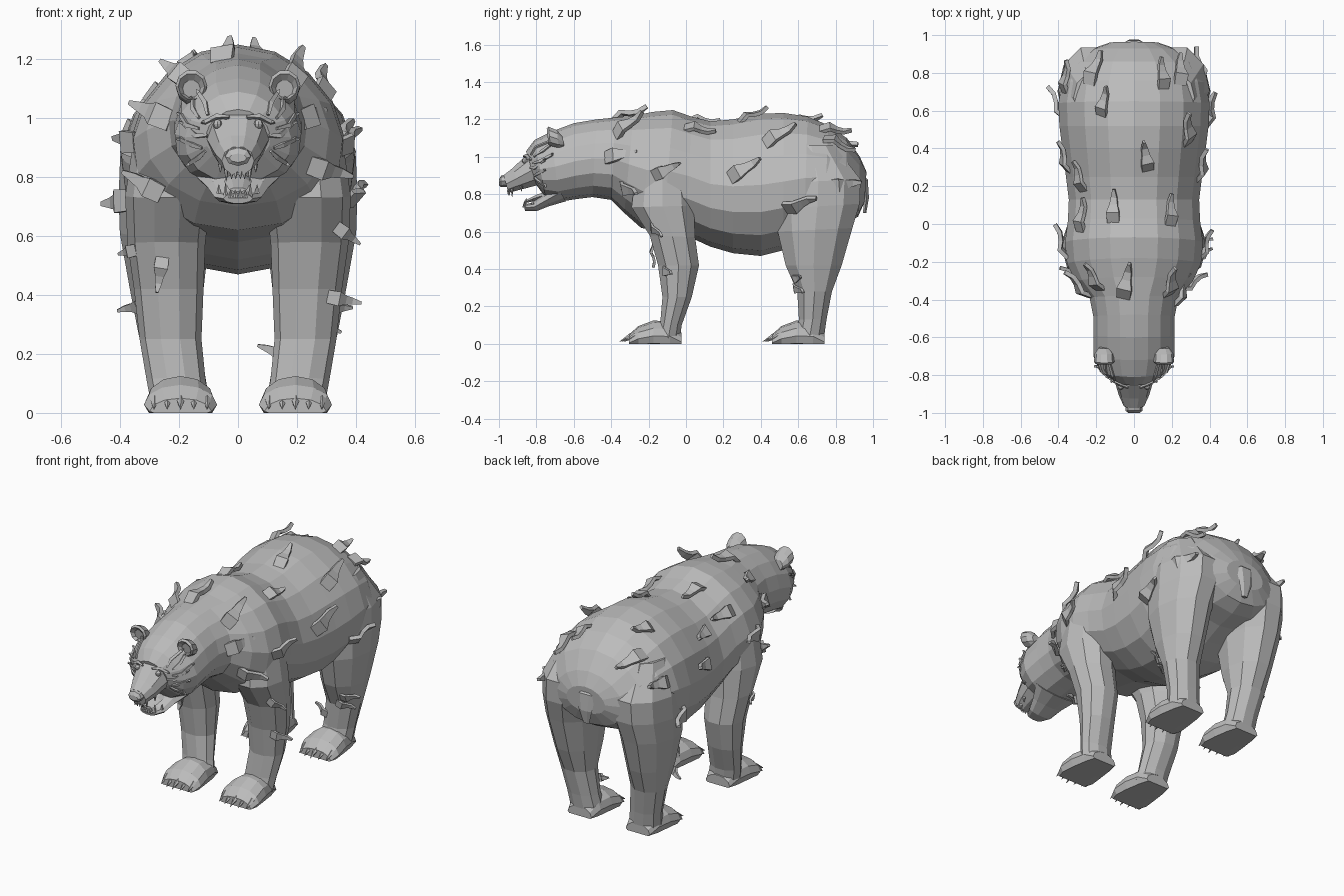
import bpy, bmesh, math, random
from mathutils import Vector, Matrix
from mathutils.bvhtree import BVHTree

random.seed(4)
if "Cube" in bpy.data.objects:
    bpy.data.objects.remove(bpy.data.objects["Cube"], do_unlink=True)

grey = bpy.data.materials.new("fur_grey")
grey.use_nodes = True
tone = (0.5, 0.5, 0.5, 1)
grey.diffuse_color = tone
grey.node_tree.nodes["Principled BSDF"].inputs["Base Color"].default_value = tone


def loft(bm, rings, sides, phase=0.0, pear=0.0):
    """Skin rings given as (centre, half axis u, half axis v); pear narrows the top."""
    loops = []
    for c, u, v in rings:
        loop = []
        for i in range(sides):
            a = math.tau * (i + phase) / sides
            p = c + u * math.cos(a) * (1 - pear * math.sin(a)) + v * math.sin(a)
            p.z = max(p.z, 0)
            loop.append(bm.verts.new(p))
        loops.append(loop)
    for a, b in zip(loops, loops[1:]):
        for i in range(sides):
            j = (i + 1) % sides
            bm.faces.new((a[i], a[j], b[j], b[i]))
    bm.faces.new(loops[0])
    bm.faces.new(loops[-1][::-1])


def section(y1, z1, y2, z2, half_width, x=0.0):
    """Ring spanning two side-profile points."""
    a, b = Vector((x, y1, z1)), Vector((x, y2, z2))
    return (a + b) / 2, Vector((half_width, 0, 0)), (a - b) / 2


def horn(bm, base, tip, radius):
    """Pointed claw or tooth."""
    base, tip = Vector(base), Vector(tip)
    u = (tip - base).orthogonal().normalized()
    v = (tip - base).normalized().cross(u)
    loft(bm, [(base, u * radius, v * radius), (tip, u * 0.001, v * 0.001)], 5)


def ribbon(bm, points, normals, widths, thick):
    """Four-sided lock of fur along a path."""
    rings = []
    for i, (p, n, w) in enumerate(zip(points, normals, widths)):
        d = points[min(i + 1, len(points) - 1)] - points[max(i - 1, 0)]
        side = d.cross(n).normalized()
        rings.append((p, side * w, side.cross(d).normalized() * thick))
    loft(bm, rings, 4, 0.5)


def finish(name, bm):
    bmesh.ops.recalc_face_normals(bm, faces=bm.faces)
    mesh = bpy.data.meshes.new(name)
    bm.to_mesh(mesh)
    bm.free()
    mesh.materials.append(grey)
    obj = bpy.data.objects.new(name, mesh)
    bpy.context.collection.objects.link(obj)
    return obj


def part(name, rows, sides, x=None, pear=0.0):
    bm = bmesh.new()
    rings = [section(*r) if x is None else section(*r, x) for r in rows]
    loft(bm, rings, sides, pear=pear)
    return finish(name, bm)


# Torso, neck and skull: top y z, bottom y z, half width
solids = [part("body", [
    (-.855, 1.03, -.8, .85, .11), (-.81, 1.09, -.75, .78, .18),
    (-.72, 1.135, -.68, .76, .215), (-.6, 1.18, -.58, .775, .215),
    (-.48, 1.2, -.5, .785, .215), (-.38, 1.21, -.4, .77, .235),
    (-.28, 1.22, -.33, .7, .31), (-.18, 1.24, -.24, .62, .355),
    (-.07, 1.25, -.12, .6, .365), (.03, 1.215, 0, .58, .35),
    (.13, 1.19, .13, .52, .345), (.25, 1.2, .25, .485, .36),
    (.4, 1.23, .4, .47, .38), (.52, 1.235, .52, .5, .395),
    (.65, 1.215, .63, .56, .4), (.76, 1.17, .74, .61, .38),
    (.86, 1.1, .85, .64, .325), (.93, 1, .92, .68, .23),
    (.965, .92, .955, .76, .13)], 16, pear=.1)]

# Muzzle, nose and open lower jaw
solids.append(part("muzzle", [
    (-.76, 1.06, -.74, .84, .13), (-.86, 1.01, -.79, .845, .105),
    (-.925, .945, -.89, .82, .08), (-.975, .905, -.95, .805, .055)], 10))
part("nose", [(-.95, .91, -.96, .84, .046), (-.988, .9, -.99, .838, .044),
              (-1, .88, -1, .85, .03)], 8)
part("lower_jaw", [
    (-.7, .86, -.64, .76, .15), (-.765, .8, -.73, .735, .105),
    (-.82, .757, -.8, .708, .08), (-.868, .745, -.86, .71, .05)], 10)
part("tongue", [(-.74, .82, -.74, .78, .045), (-.8, .8, -.8, .765, .045),
                (-.865, .765, -.865, .75, .03)], 6)
part("tail", [(.93, .92, .9, .9, .05), (.975, .88, .93, .86, .06),
              (.98, .78, .95, .78, .045), (.965, .7, .945, .7, .02)], 6)

teeth = bmesh.new()
for s in (1, -1):
    for x, y, z, size in ((.04, -.93, .82, .035), (.022, -.945, .81, .016),
                          (.008, -.95, .81, .016), (.06, -.88, .835, .02)):
        horn(teeth, (s * x, y, z + .01), (s * x, y, z - size), .009)
    for x, y, z, size in ((.042, -.855, .74, .04), (.025, -.862, .74, .018),
                          (.008, -.866, .74, .018), (.065, -.82, .755, .02)):
        horn(teeth, (s * x, y, z - .01), (s * x, y, z + size), .009)
finish("teeth", teeth)

for s, side in ((1, "left"), (-1, "right")):
    # Legs: front y z, back y z, half width, centre x
    solids.append(part(side + "_front_leg", [
        (-.22, 1.05, -.03, 1.07, .1, s * .2), (-.28, .88, .03, .9, .13, s * .23),
        (-.3, .73, .05, .74, .145, s * .238),
        (-.2, .58, .055, .57, .132, s * .243), (-.155, .42, .075, .42, .118, s * .235),
        (-.13, .25, .035, .25, .105, s * .229), (-.14, .12, -.02, .1, .1, s * .21),
        (-.16, .04, -.03, .02, .1, s * .195)], 10))
    solids.append(part(side + "_hind_leg", [
        (.54, 1.06, .8, 1.06, .1, s * .22), (.47, .86, .945, .88, .17, s * .23),
        (.465, .72, .94, .75, .17, s * .235),
        (.48, .6, .9, .62, .153, s * .248), (.525, .42, .84, .42, .125, s * .242),
        (.59, .28, .785, .28, .105, s * .235), (.6, .13, .755, .13, .098, s * .21),
        (.58, .04, .74, .02, .1, s * .195)], 10))
    # Paws and claws
    for end, shift in (("front", -.765), ("hind", 0)):
        solids.append(part(f"{side}_{end}_paw", [
            (y + shift, z, y + shift, -.04, w) for y, z, w in (
                (.74, .06, .08), (.68, .12, .1), (.59, .125, .115),
                (.51, .095, .124), (.46, .05, .105))], 12, s * .195))
        claws = bmesh.new()
        for i in range(-2, 3):
            x, y = s * .195 + i * .045, .475 + shift + abs(i) * .012
            horn(claws, (x, y, .045), (x, y - .065, .012), .016)
        finish(f"{side}_{end}_claws", claws)
    # Cupped ear
    part(side + "_ear", [(y, z + r, y + .01, z - r, r) for y, z, r in (
        (-.66, 1.08, .03), (-.69, 1.095, .05), (-.735, 1.11, .054),
        (-.745, 1.108, .045), (-.725, 1.1, .03))], 10, s * .158)
    # Eye
    eye = bmesh.new()
    bmesh.ops.create_uvsphere(eye, u_segments=8, v_segments=6, radius=.016,
                              matrix=Matrix.Translation((s * .07, -.862, .98)))
    finish(side + "_eye", eye)

# Surface lookup over the main masses
verts, polys = [], []
for obj in solids:
    start = len(verts)
    verts += [v.co.copy() for v in obj.data.vertices]
    polys += [[start + i for i in p.vertices] for p in obj.data.polygons]
skin = BVHTree.FromPolygons(verts, polys)

# Thin facial strands: x z waypoints laid over the face
strands = [
    ((.03, 1.0), (.07, 1.005), (.11, .985)),
    ((.1, 1.01), (.11, 1.05), (.13, 1.08)),
    ((.13, 1.0), (.15, 1.03), (.15, 1.06)),
    ((.1, .94), (.14, .94), (.18, .98)),
    ((.12, .9), (.15, .91), (.19, .93)),
    ((.11, .89), (.13, .87), (.16, .85)),
    ((.13, .965), (.17, .975), (.19, 1.01)),
]
for s, side in ((1, "left"), (-1, "right")):
    bm = bmesh.new()
    for path in strands:
        hits = [skin.ray_cast(Vector((s * x, -2, z)), Vector((0, 1, 0))) for x, z in path]
        pts = [h[0] + h[1] * .004 for h in hits]
        nrm = [h[1] for h in hits]
        pts.append(pts[-1] + (pts[-1] - pts[-2]) * .15 + nrm[-1] * .012)
        nrm.append(nrm[-1])
        ribbon(bm, pts, nrm, (.006, .011, .009, .002), .008)
    finish(side + "_face_strands", bm)

# Shaggy tufts: rough spots snapped to the skin
spots = [
    (-.18, .6, 1.2), (.16, .75, 1.16), (.24, .76, 1.08), (.3, .45, 1.1),
    (.07, .31, 1.2), (-.11, .04, 1.2), (.19, .02, 1.15), (-.05, -.36, 1.2),
    (.2, -.36, 1.15), (-.2, -.33, 1.15), (.23, -.4, 1), (-.25, -.36, 1),
    (.37, -.15, .91), (-.37, -.15, .92), (.29, -.36, .82), (-.29, -.33, .76),
    (.37, .26, .91), (-.38, .3, .91), (.4, .56, .72), (-.4, .58, .72),
    (-.36, .72, .95), (-.31, 0, 1.1), (.35, -.18, .62), (-.36, -.12, .55),
    (.33, -.12, .39), (-.26, -.2, .5), (-.35, .56, .35), (.34, .54, .33),
    (.27, .52, .27), (.14, .6, .2), (-.22, .76, 1.08), (.34, .78, .85), (-.3, .2, 1.06)]
for k, spot in enumerate(spots):
    base, n, *_ = skin.find_nearest(Vector(spot))
    back = Vector((0, 1, .2))
    t = (back - n * back.dot(n)).normalized()
    t = Matrix.Rotation(random.uniform(-.35, .35), 3, n) @ t
    size = random.uniform(.85, 1.05) * (1 if base.z > .65 else .65)
    path = [base + (t * a + n * b) * size for a, b in (
        (-.03, -.01), (.02, .03), (.065, .02), (.11, .022), (.155, .045))]
    bm = bmesh.new()
    ribbon(bm, path, [n] * 5, [w * size for w in (.05, .055, .034, .026, .01)], .016 * size)
    finish(f"fur_tuft_{k + 1}", bm)
